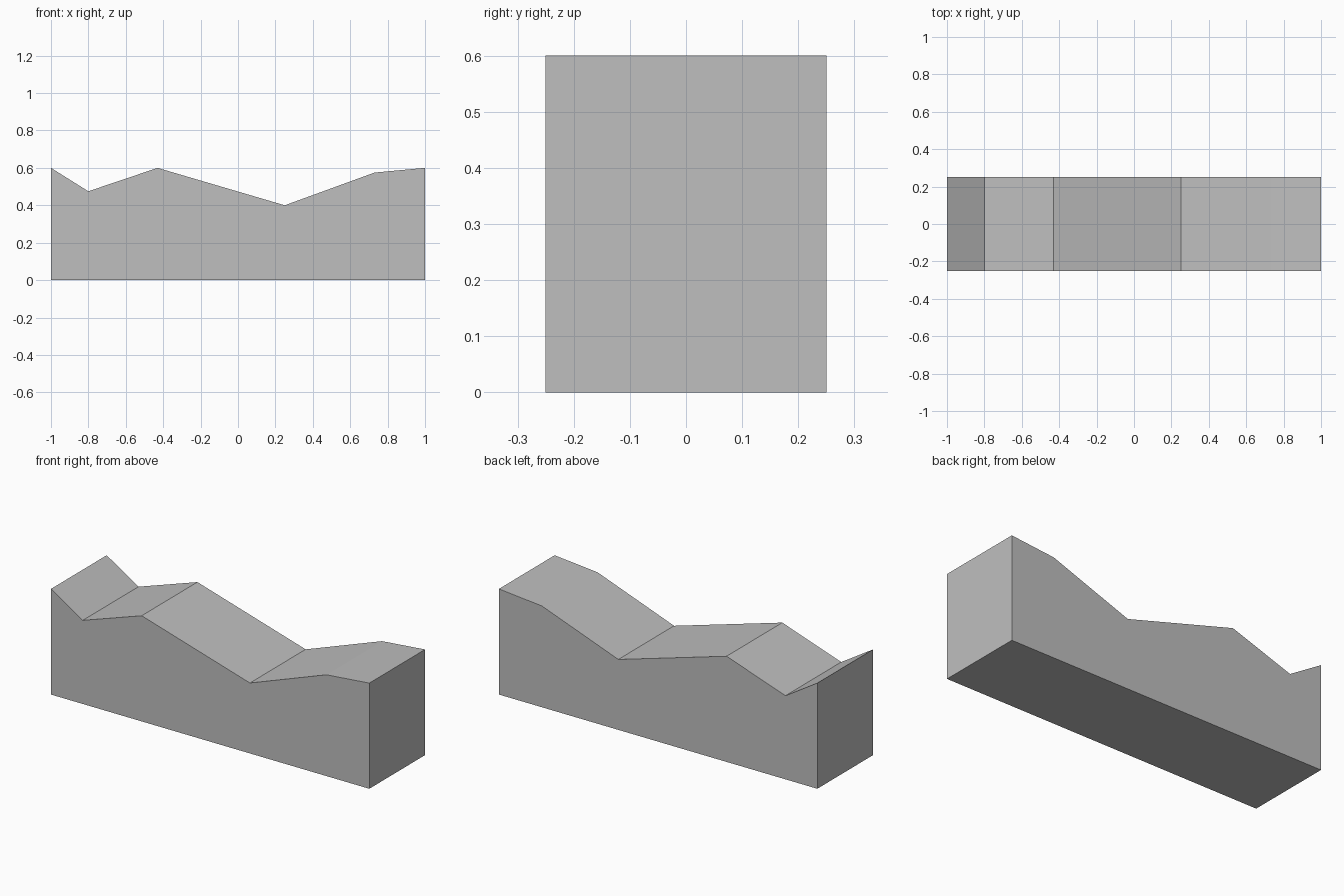
import bpy
import bmesh

if "Cube" in bpy.data.objects:
    bpy.data.objects.remove(bpy.data.objects["Cube"])

HALF_DEPTH = 0.25

# Side outline of the block: flat base with a zigzag top
outline = [(-1, 0), (1, 0), (1, 0.6), (0.73, 0.575), (0.25, 0.4),
           (-0.43, 0.6), (-0.8, 0.475), (-1, 0.6)]

# Plain grey finish
grey = bpy.data.materials.new("light_grey")
grey.diffuse_color = (0.52, 0.52, 0.52, 1)
grey.use_nodes = True
grey.node_tree.nodes["Principled BSDF"].inputs["Base Color"].default_value = grey.diffuse_color

# Extrude the outline from front to back
bm = bmesh.new()
front = bm.faces.new([bm.verts.new((x, -HALF_DEPTH, z)) for x, z in outline])
result = bmesh.ops.extrude_face_region(bm, geom=[front], use_keep_orig=True)
back_verts = [v for v in result["geom"] if isinstance(v, bmesh.types.BMVert)]
bmesh.ops.translate(bm, verts=back_verts, vec=(0, 2 * HALF_DEPTH, 0))
bmesh.ops.recalc_face_normals(bm, faces=bm.faces)

mesh = bpy.data.meshes.new("wavy_block")
bm.to_mesh(mesh)
bm.free()
mesh.materials.append(grey)
block = bpy.data.objects.new("wavy_block", mesh)
bpy.context.collection.objects.link(block)
